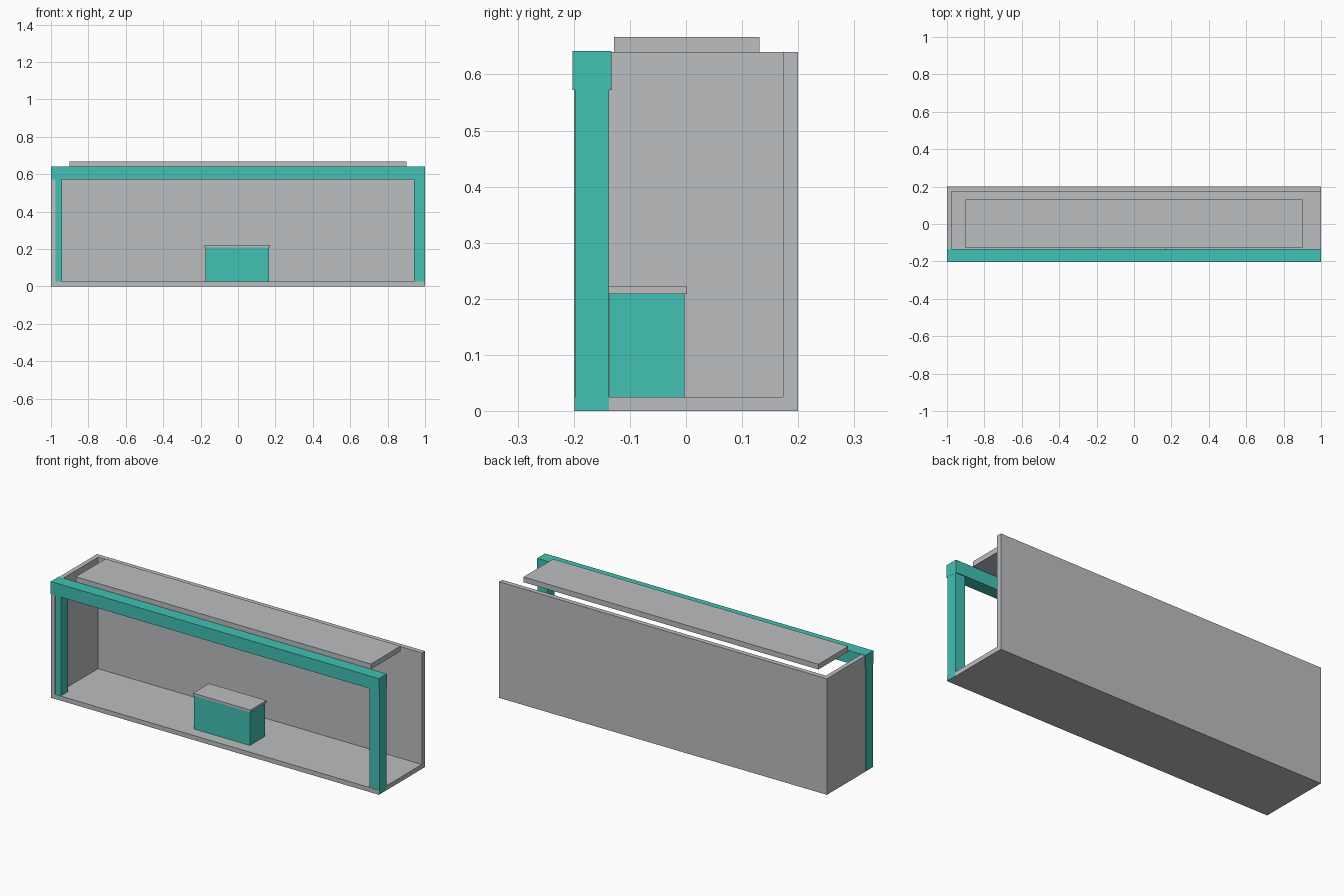
import bpy
import bmesh

if "Cube" in bpy.data.objects:
    bpy.data.objects.remove(bpy.data.objects["Cube"])


def material(name, rgb):
    m = bpy.data.materials.new(name)
    m.diffuse_color = (*rgb, 1.0)
    m.use_nodes = True
    m.node_tree.nodes["Principled BSDF"].inputs["Base Color"].default_value = m.diffuse_color
    return m


GREY = material("light grey", (0.50, 0.51, 0.53))
TEAL = material("teal", (0.053, 0.533, 0.451))


def box(name, x, y, z, mat):
    """Axis-aligned box from (min, max) ranges."""
    bm = bmesh.new()
    bmesh.ops.create_cube(bm, size=1.0)
    for v in bm.verts:
        v.co = [r[0] if c < 0 else r[1] for c, r in zip(v.co, (x, y, z))]
    mesh = bpy.data.meshes.new(name)
    bm.to_mesh(mesh)
    bm.free()
    mesh.materials.append(mat)
    obj = bpy.data.objects.new(name, mesh)
    bpy.context.collection.objects.link(obj)
    return obj


WALL = 0.025   # shell thickness
TOP = 0.64     # wall height

# Open shell: floor, back wall and one side wall
box("floor", (-1, 1), (-0.2, 0.2), (0, WALL), GREY)
box("back_wall", (-1, 1), (0.173, 0.2), (WALL, TOP), GREY)
box("left_wall", (-1, -1 + WALL), (-0.2, 0.173), (WALL, TOP), GREY)

# Front frame: two posts under a slightly thicker beam
for side, name in ((-1, "left_post"), (1, "right_post")):
    xs = sorted((side * 0.942, side * 1.0008))
    box(name, xs, (-0.198, -0.137), (0.001, 0.573), TEAL)
box("front_beam", (-1.001, 1.001), (-0.202, -0.133), (0.572, 0.642), TEAL)

# Raised roof panel
box("roof_panel", (-0.9, 0.9), (-0.128, 0.131), (0.638, 0.667), GREY)

# Counter with overhanging top
box("counter_body", (-0.173, 0.167), (-0.136, -0.003), (WALL, 0.209), TEAL)
box("counter_top", (-0.178, 0.172), (-0.138, 0.002), (0.209, 0.222), GREY)
